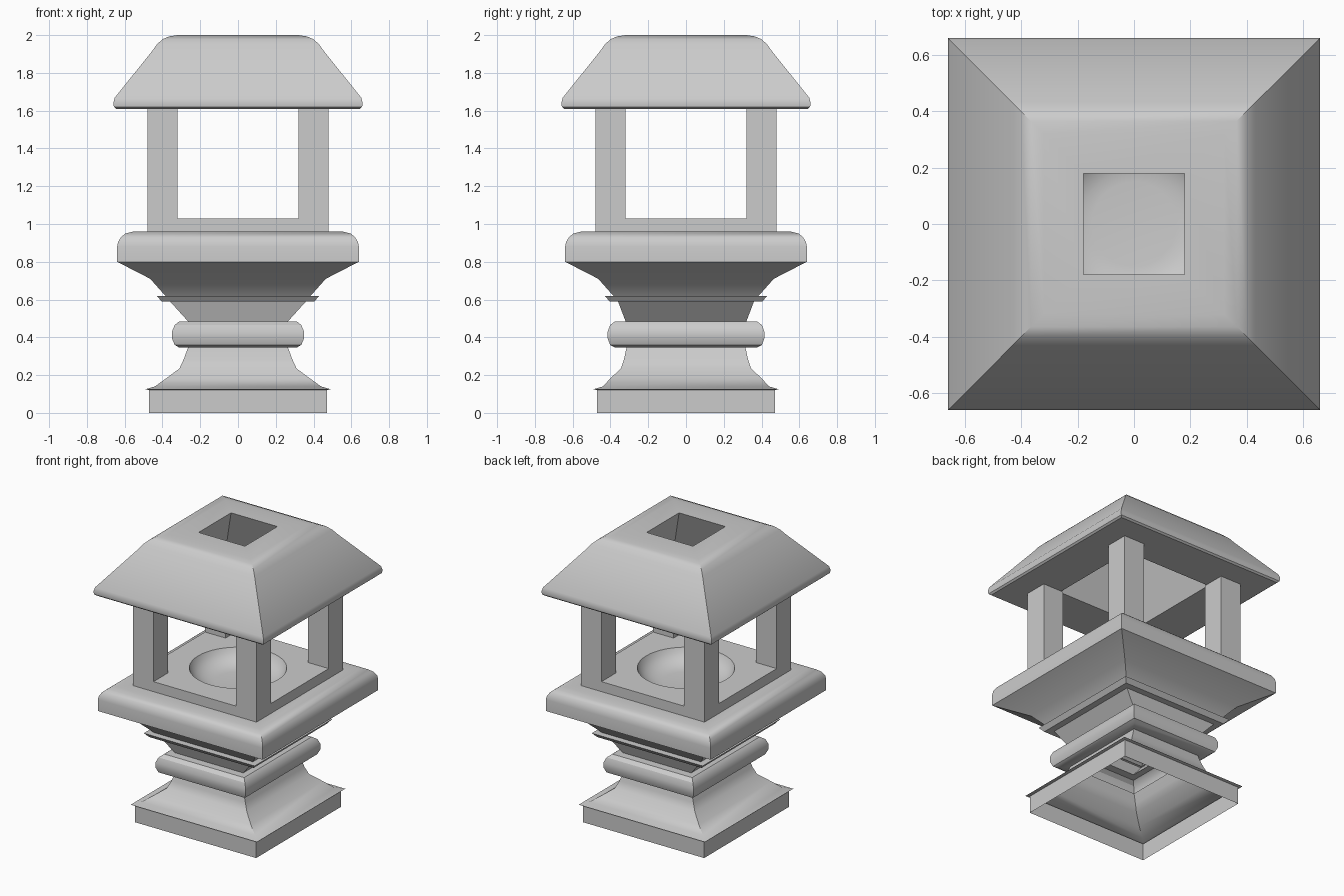
import bpy, bmesh, math

if "Cube" in bpy.data.objects:
    bpy.data.objects.remove(bpy.data.objects["Cube"])


def loft(name, rings, close=False, cap=False):
    """Skin a list of equal-length point rings, bottom to top."""
    bm = bmesh.new()
    vs = [[bm.verts.new(p) for p in r] for r in rings]
    pairs = list(zip(vs, vs[1:]))
    if close:
        pairs.append((vs[-1], vs[0]))
    for a, b in pairs:
        n = len(a)
        for i in range(n):
            j = (i + 1) % n
            bm.faces.new((a[i], a[j], b[j], b[i]))
    if cap:
        bm.faces.new(vs[-1])
    me = bpy.data.meshes.new(name)
    bm.to_mesh(me)
    bm.free()
    ob = bpy.data.objects.new(name, me)
    bpy.context.collection.objects.link(ob)
    me.shade_smooth()
    me.set_sharp_from_angle(angle=math.radians(32))
    return ob


def rect(hx, hy, z):
    return [(-hx, -hy, z), (hx, -hy, z), (hx, hy, z), (-hx, hy, z)]


def square(h, z):
    return rect(h, h, z)


# Hollow foot with a sharp lip, flaring in to the neck
loft("foot", [square(.47, 0), square(.47, .12), square(.49, .125),
              square(.44, .14), rect(.38, .40, .183),
              rect(.31, .345, .235), rect(.287, .328, .285),
              rect(.265, .315, .345)])

# Bulging collar around the neck
loft("collar", [rect(.265, .315, .345), rect(.31, .375, .345),
                rect(.335, .402, .36), rect(.35, .415, .395),
                rect(.35, .415, .43), rect(.335, .402, .465),
                rect(.31, .375, .485), rect(.265, .32, .485)])

# Upper neck and its thin ledge
loft("neck", [rect(.265, .32, .485), rect(.36, .36, .59)])
loft("ledge", [square(.36, .59), square(.405, .59),
               square(.43, .62), square(.385, .62)])

# Platform: flared underside and rounded upper edge
loft("platform", [square(.385, .62), square(.465, .71), square(.64, .80),
                  square(.64, .88), square(.635, .905), square(.62, .93),
                  square(.595, .95), square(.555, .96), square(.47, .96)])

# Plinth with a shallow round fire bowl sunk into its top
N = 48


def box_ring(h, z):
    pts = []
    for i in range(N):
        a = 2 * math.pi * (i + N / 8) / N
        c, s = math.cos(a), math.sin(a)
        k = h / max(abs(c), abs(s))
        pts.append((c * k, s * k, z))
    return pts


def circle(r, z):
    return [(r * math.cos(2 * math.pi * (i + N / 8) / N),
             r * math.sin(2 * math.pi * (i + N / 8) / N), z) for i in range(N)]


bowl = [(.31, 1.03), (.295, .998), (.265, .968), (.23, .948), (.19, .936), (.15, .932)]
loft("plinth_with_bowl", [box_ring(.48, .955), box_ring(.48, 1.03)]
     + [circle(r, z) for r, z in bowl], cap=True)

# Four corner posts
for sx, xn in ((-1, "left"), (1, "right")):
    for sy, yn in ((-1, "front"), (1, "back")):
        bpy.ops.mesh.primitive_cube_add(size=1, location=(sx * .40, sy * .40, 1.32))
        post = bpy.context.object
        post.name = f"{yn}_{xn}_post"
        post.scale = (.16, .16, .58)

# Hipped roof with a rounded rim and a tapering smoke hole through it
roof = [(.335, 1.61), (.645, 1.61), (.657, 1.62), (.66, 1.64), (.653, 1.668),
        (.455, 1.915), (.43, 1.95), (.40, 1.978), (.365, 1.993), (.32, 2.0), (.18, 2.0)]
loft("roof", [square(h, z) for h, z in roof], close=True)
